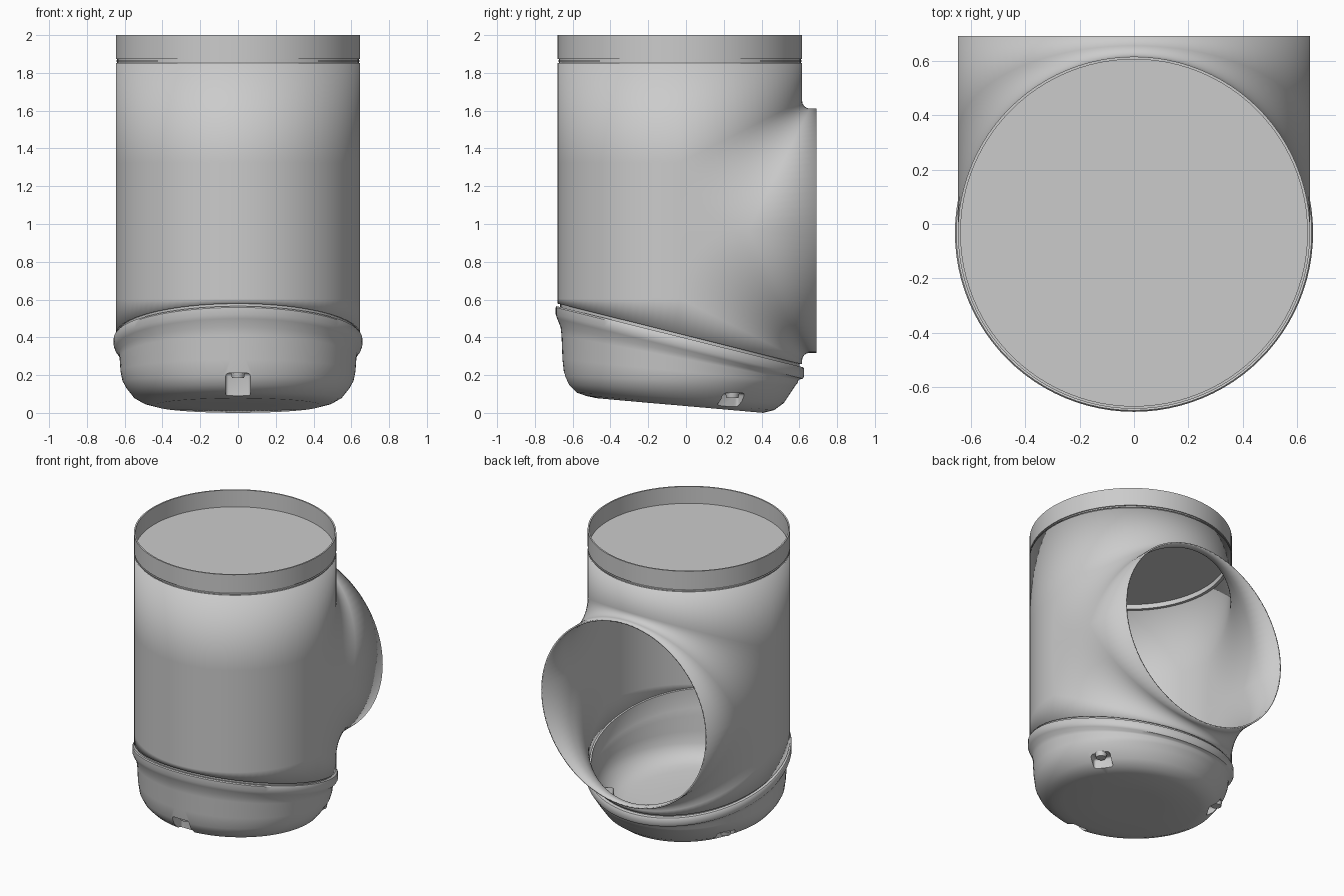
import bpy, bmesh
from math import sin, cos, pi, radians
from mathutils import Matrix, Vector

if "Cube" in bpy.data.objects:
    bpy.data.objects.remove(bpy.data.objects["Cube"])

YC, R, ZC, SEG = -0.032, 0.647, 0.965, 96
TILT = -0.248          # slope of the joint between body and cup


def finish(name, bm, angle=35):
    me = bpy.data.meshes.new(name)
    bm.to_mesh(me)
    bm.free()
    ob = bpy.data.objects.new(name, me)
    bpy.context.collection.objects.link(ob)
    smooth(ob, angle)
    return ob


def activate(ob):
    bpy.ops.object.select_all(action='DESELECT')
    ob.select_set(True)
    bpy.context.view_layer.objects.active = ob


def smooth(ob, angle=35):
    activate(ob)
    bpy.ops.object.shade_smooth_by_angle(angle=radians(angle))


def rings(name, profile, closed=False):
    """Stack of circles (radius, height, slope along y), capped or closed into a tube."""
    bm = bmesh.new()
    loops = []
    for r, z, s in profile:
        loops.append([bm.verts.new((r * cos(a), YC + r * sin(a), z + s * r * sin(a)))
                      for a in (2 * pi * i / SEG for i in range(SEG))])
    pairs = list(zip(loops, loops[1:]))
    if closed:
        pairs.append((loops[-1], loops[0]))
    else:
        bm.faces.new(loops[0])
        bm.faces.new(loops[-1])
    for a, b in pairs:
        for i in range(SEG):
            j = (i + 1) % SEG
            bm.faces.new((a[i], a[j], b[j], b[i]))
    bmesh.ops.recalc_face_normals(bm, faces=bm.faces[:])
    return finish(name, bm)


def block(name, angle, r0, r1, width, z0, z1, bevel):
    """Rounded box pointing outwards from the axis."""
    bm = bmesh.new()
    m = (Matrix.Translation((0, YC, 0)) @ Matrix.Rotation(angle, 4, 'Z')
         @ Matrix.Translation(((r0 + r1) / 2, 0, (z0 + z1) / 2))
         @ Matrix.Diagonal((r1 - r0, width, z1 - z0, 1)))
    bmesh.ops.create_cube(bm, size=1, matrix=m)
    bmesh.ops.bevel(bm, geom=bm.edges[:], offset=bevel, segments=3,
                    profile=0.5, affect='EDGES')
    return finish(name, bm)


def subtract(ob, cutter):
    cutter.hide_render = True
    mod = ob.modifiers.new("cut", 'BOOLEAN')
    mod.operation, mod.solver, mod.object = 'DIFFERENCE', 'EXACT', cutter
    activate(ob)
    bpy.ops.object.modifier_apply(modifier=mod.name)
    bpy.data.objects.remove(cutter)


# Body: vertical pipe with an equal side outlet, blended by a varying fillet
TOP, OUT, HALF, ARC = 1.853, 0.69, SEG // 2, 8


def bottom(y):
    return 0.418 + TILT * (y - YC)


def fillet(s):
    return 0.04 + 0.32 * (1 - s)


def branch(theta, side):
    """Path in a plane x = const: along the pipe wall, round the fillet, out to the mouth."""
    s = max(0.0, sin(theta))
    x, y, z, f = R * cos(theta), YC + R * s, ZC + side * R * s, fillet(s)
    path = [(x, y, TOP if side > 0 else bottom(y))]
    for k in range(ARC + 1):
        a = k / ARC * pi / 2
        path.append((x, y + f * (1 - cos(a)), z + side * f * (1 - sin(a))))
    return path + [(x, OUT, z)]


bm = bmesh.new()


def face(points):
    bm.faces.new([bm.verts.new(p) for p in points])


def skin(paths):
    for p, q in zip(paths, paths[1:]):
        for k in range(len(p) - 1):
            face((p[k], q[k], q[k + 1], p[k + 1]))


for side in (1, -1):
    skin([branch(pi * i / HALF, side) for i in range(HALF + 1)])
    for theta in (0, pi):
        arc = branch(theta, side)[1:-1]
        for p, q in zip(arc, arc[1:]):
            face(((R * cos(theta), YC, ZC), p, q))
front = []
for i in range(HALF + 1):
    a = pi + pi * i / HALF
    x, y = R * cos(a), YC + R * min(0, sin(a))
    f = fillet(0)
    front.append([(x, y, z) for z in (bottom(y), ZC - f, ZC, ZC + f, TOP)])
skin(front)
bmesh.ops.remove_doubles(bm, verts=bm.verts[:], dist=0.0002)
bmesh.ops.recalc_face_normals(bm, faces=bm.faces[:])
bm.normal_update()
probe = min(bm.faces, key=lambda g: g.calc_center_median().y)
if probe.normal.y > 0:
    bmesh.ops.reverse_faces(bm, faces=bm.faces[:])
body = finish("pipe_body", bm)
wall = body.modifiers.new("wall", 'SOLIDIFY')
wall.thickness, wall.offset = 0.01, -1

# Top collar, recessed seam and closing disc
rings("top_collar", [(R, 1.873, 0), (R, 2.0, 0), (R - 0.01, 2.0, 0), (R - 0.01, 1.873, 0)], True)
rings("seam_ring", [(R - 0.007, 1.835, 0), (R - 0.007, 1.88, 0),
                    (R - 0.03, 1.88, 0), (R - 0.03, 1.835, 0)], True)
rings("seam_bead", [(R - 0.01, 1.859, 0), (R - 0.001, 1.861, 0),
                    (R - 0.001, 1.865, 0), (R - 0.01, 1.867, 0)], True)
rings("top_disc", [(R - 0.012, 1.868, 0), (R - 0.012, 1.882, 0)])

# Bottom cup: outer form with a tilted flange, hollowed by an inner form
cup = rings("bottom_cup", [
    (0.2, 0.039, -0.086), (0.44, 0.039, -0.088), (0.50, 0.053, -0.075), (0.55, 0.08, -0.05),
    (0.59, 0.13, -0.03), (0.612, 0.17, -0.04), (0.622, 0.22, -0.10), (0.627, 0.29, -0.19),
    (0.632, 0.315, -0.22), (0.650, 0.340, -0.244), (0.658, 0.358, TILT), (0.658, 0.395, TILT),
    (0.653, 0.403, TILT), (0.634, 0.403, TILT), (0.634, 0.45, TILT)])
hollow = rings("cup_hollow", [
    (0.2, 0.067, -0.086), (0.42, 0.067, -0.088), (0.48, 0.08, -0.075), (0.53, 0.105, -0.05),
    (0.57, 0.15, -0.03), (0.592, 0.19, -0.04), (0.602, 0.24, -0.10), (0.608, 0.30, -0.19),
    (0.614, 0.33, -0.23), (0.622, 0.36, TILT), (0.622, 0.52, TILT)])

# Three screw pockets around the lower edge
for deg in (-90, 30, 150):
    a = radians(deg)
    ceil = 0.136 - 0.125 * (YC + 0.56 * sin(a))
    subtract(hollow, block("boss", a, 0.485, 0.75, 0.16, -0.2, ceil + 0.015, 0.015))
    subtract(cup, block("pocket", a, 0.50, 0.80, 0.13, -0.2, ceil, 0.015))
    bm = bmesh.new()
    bmesh.ops.create_cone(bm, cap_ends=True, segments=24, radius1=0.032, radius2=0.038, depth=0.03,
                          matrix=Matrix.Translation((0.555 * cos(a), YC + 0.555 * sin(a), ceil - 0.011)))
    finish("pocket_screw", bm)
subtract(cup, hollow)
smooth(cup)
